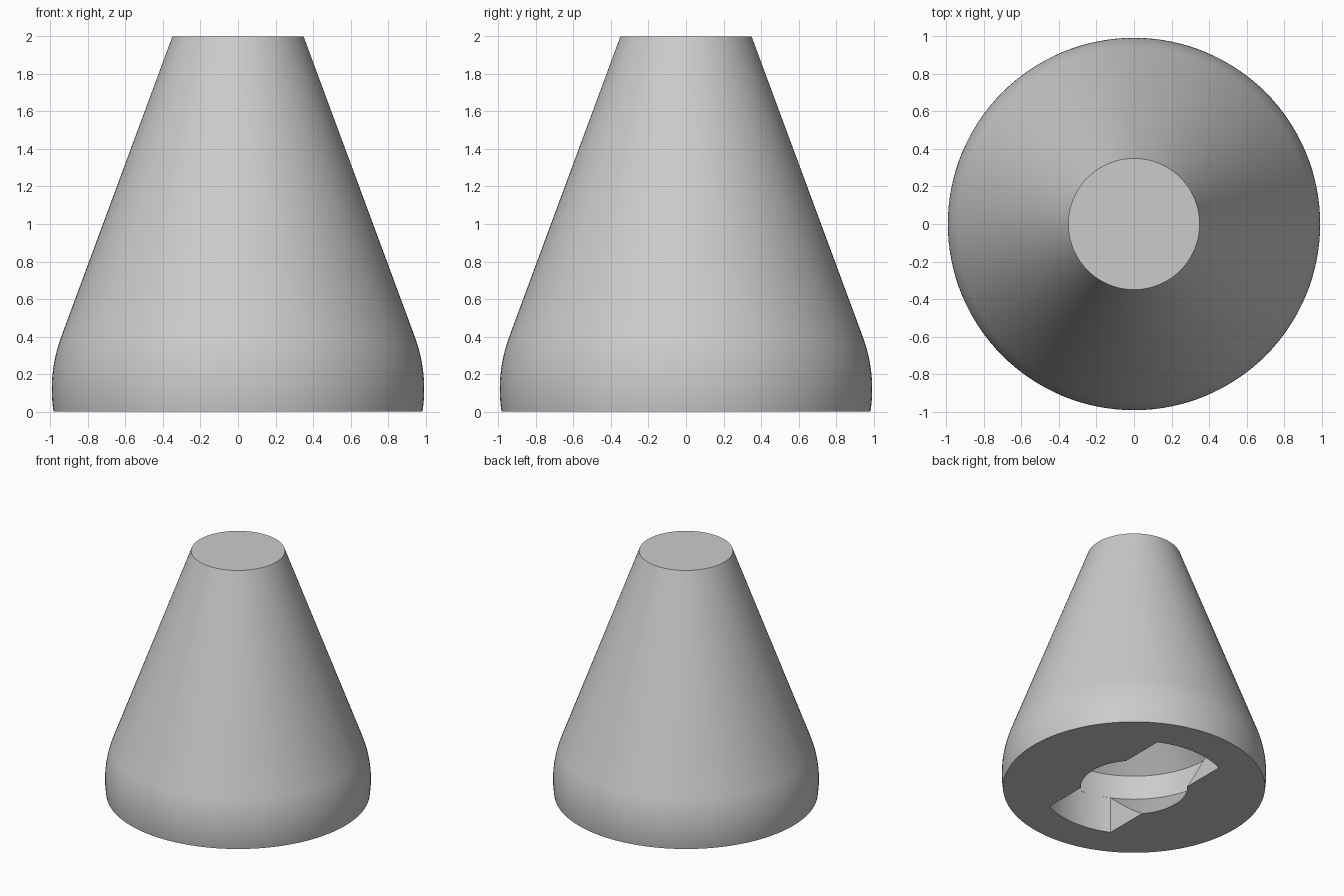
import bpy, bmesh
from math import sin, cos, asin, atan2, pi, radians

old = bpy.data.objects.get("Cube")
if old:
    bpy.data.objects.remove(old, do_unlink=True)

SIDES = 128

grey = bpy.data.materials.new("plain_grey")
grey.use_nodes = True
colour = (0.6, 0.6, 0.6, 1)
grey.diffuse_color = colour
grey.node_tree.nodes["Principled BSDF"].inputs["Base Color"].default_value = colour


def make_object(name, bm):
    bmesh.ops.recalc_face_normals(bm, faces=bm.faces)
    mesh = bpy.data.meshes.new(name)
    bm.to_mesh(mesh)
    bm.free()
    mesh.materials.append(grey)
    obj = bpy.data.objects.new(name, mesh)
    bpy.context.collection.objects.link(obj)
    return obj


def lathe(name, profile):
    """Closed solid turned around z from (radius, height) points."""
    bm = bmesh.new()
    rings = [[bm.verts.new((r * cos(2 * pi * i / SIDES), r * sin(2 * pi * i / SIDES), z))
              for i in range(SIDES)] for r, z in profile]
    for low, high in zip(rings, rings[1:]):
        for i in range(SIDES):
            j = (i + 1) % SIDES
            bm.faces.new((low[i], low[j], high[j], high[i]))
    bm.faces.new(rings[0])
    bm.faces.new(rings[-1])
    return make_object(name, bm)


def round_ended_slot(name, radius, half_width, z0, z1):
    """Bar along y whose ends are arcs about the z axis."""
    half = asin(half_width / radius)
    bm = bmesh.new()
    outline = []
    for middle in (pi / 2, -pi / 2):
        for i in range(25):
            a = middle - half + 2 * half * i / 24
            outline.append(bm.verts.new((radius * cos(a), radius * sin(a), z0)))
    face = bm.faces.new(outline)
    top = bmesh.ops.extrude_face_region(bm, geom=[face])["geom"]
    moved = [v for v in top if isinstance(v, bmesh.types.BMVert)]
    bmesh.ops.translate(bm, verts=moved, vec=(0, 0, z1 - z0))
    return make_object(name, bm)


# Outer body: a bulging foot that runs tangent into a straight taper
WIDE, BULGE_Z, BULGE_R = 0.993, 0.12, 0.8
start = -asin(BULGE_Z / BULGE_R)
end = radians(20.5)
outer = []
for i in range(17):
    a = start + (end - start) * i / 16
    outer.append((WIDE - BULGE_R * (1 - cos(a)), BULGE_Z + BULGE_R * sin(a)))
outer.append((0.35, 2.0))
body = lathe("tapered_body", outer)

# Socket under the foot: flared chamber behind a lip, with an entry slot
chamber = lathe("chamber_cutter", [(0.4, -0.1), (0.4, 0), (0.7, 0.3),
                                   (0.7, 0.5), (0.4, 0.8)])
slot = round_ended_slot("slot_cutter", 0.699, 0.3, -0.1, 0.4)

for cutter in (chamber, slot):
    cutter.hide_render = True
    cut = body.modifiers.new(cutter.name, 'BOOLEAN')
    cut.operation = 'DIFFERENCE'
    cut.solver = 'EXACT'
    cut.object = cutter

# Bake the cuts, then drop the cutters
graph = bpy.context.evaluated_depsgraph_get()
finished = bpy.data.meshes.new_from_object(body.evaluated_get(graph))
body.modifiers.clear()
body.data = finished
for cutter in (chamber, slot):
    bpy.data.objects.remove(cutter, do_unlink=True)

bpy.ops.object.select_all(action='DESELECT')
body.select_set(True)
bpy.context.view_layer.objects.active = body
bpy.ops.object.shade_smooth_by_angle(angle=radians(30))
